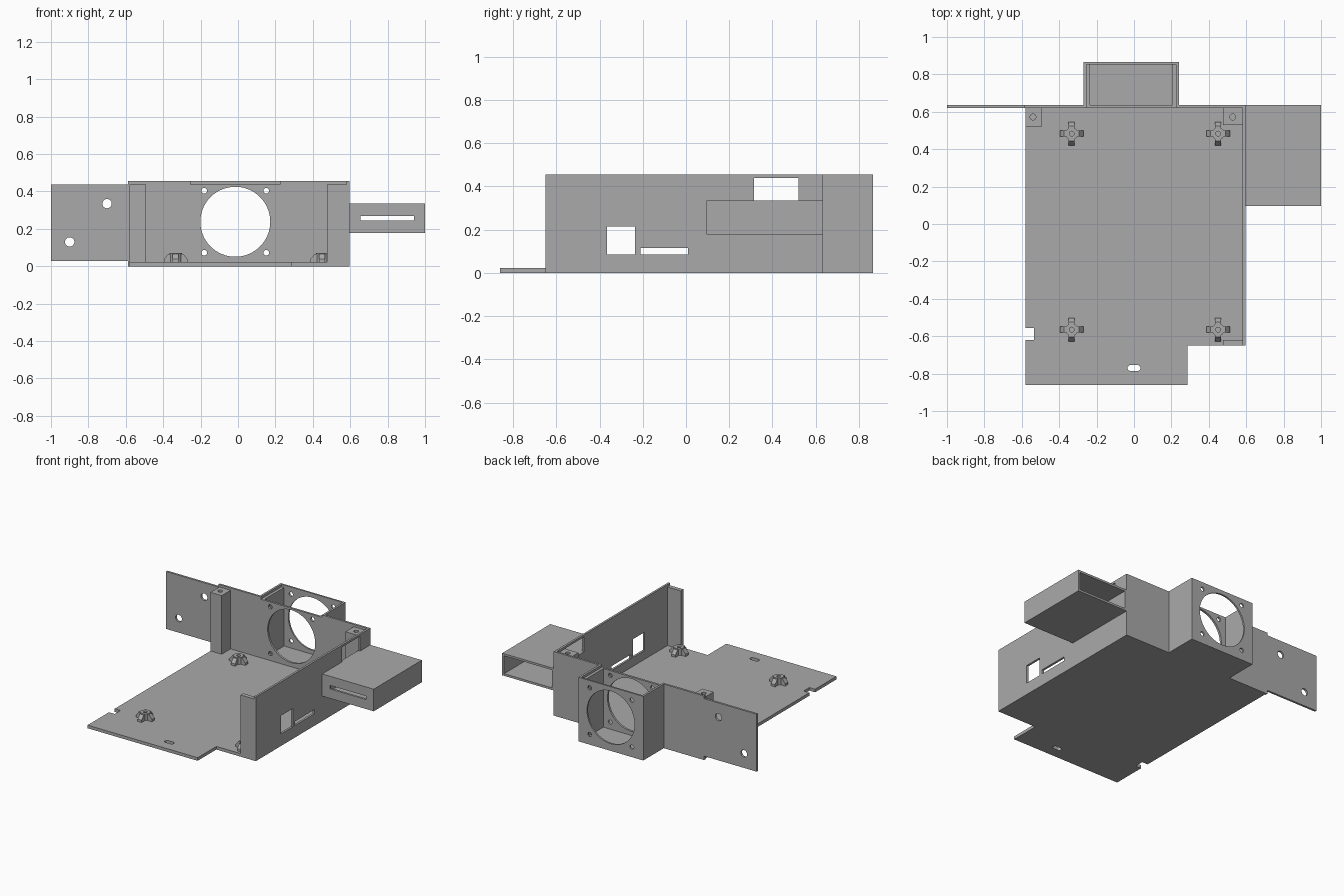
import bpy, bmesh, math
from mathutils import Matrix, Vector

cube = bpy.data.objects.get("Cube")
if cube:
    bpy.data.objects.remove(cube, do_unlink=True)

grey = bpy.data.materials.new("plain grey")
grey.use_nodes = True
grey.diffuse_color = (0.4, 0.4, 0.4, 1)
grey.node_tree.nodes["Principled BSDF"].inputs["Base Color"].default_value = (0.4, 0.4, 0.4, 1)

FLOOR, WALL_TOP, LEDGE = 0.022, 0.455, 0.438
BACK, BACK_IN = 0.635, 0.62
RIGHT, RIGHT_IN = 0.595, 0.58


def finish(name, bm):
    bmesh.ops.recalc_face_normals(bm, faces=bm.faces)
    mesh = bpy.data.meshes.new(name)
    bm.to_mesh(mesh)
    bm.free()
    mesh.materials.append(grey)
    ob = bpy.data.objects.new(name, mesh)
    bpy.context.collection.objects.link(ob)
    return ob


def add_box(bm, x, y, z):
    mid = Vector([(a + b) / 2 for a, b in (x, y, z)])
    size = [b - a for a, b in (x, y, z)]
    bmesh.ops.create_cube(bm, size=1, matrix=Matrix.Translation(mid) @ Matrix.Diagonal((*size, 1)))


def box(name, x, y, z):
    bm = bmesh.new()
    add_box(bm, x, y, z)
    return finish(name, bm)


def prism(name, outline, z0, z1):
    bm = bmesh.new()
    face = bm.faces.new([bm.verts.new((x, y, z0)) for x, y in outline])
    top = bmesh.ops.extrude_face_region(bm, geom=[face])["geom"]
    bmesh.ops.translate(bm, vec=(0, 0, z1 - z0), verts=[v for v in top if isinstance(v, bmesh.types.BMVert)])
    return finish(name, bm)


def rod(name, centre, radius, depth, axis="z", sides=32):
    bm = bmesh.new()
    turn = Matrix.Rotation(math.pi / 2, 4, "X") if axis == "y" else Matrix()
    bmesh.ops.create_cone(bm, cap_ends=True, segments=sides, radius1=radius, radius2=radius,
                          depth=depth, matrix=Matrix.Translation(centre) @ turn)
    return finish(name, bm)


def smooth(ob):
    bpy.ops.object.select_all(action="DESELECT")
    ob.select_set(True)
    bpy.context.view_layer.objects.active = ob
    bpy.ops.object.shade_smooth_by_angle(angle=math.radians(30))


def cut(ob, *cutters):
    for c in cutters:
        c.name = ob.name + "_cutter"
        c.hide_render = True
        mod = ob.modifiers.new("cut", "BOOLEAN")
        mod.operation, mod.solver, mod.object = "DIFFERENCE", "EXACT", c
    # Apply the cuts, then drop the cutters
    bpy.context.view_layer.update()
    evaluated = ob.evaluated_get(bpy.context.evaluated_depsgraph_get())
    mesh = bpy.data.meshes.new_from_object(evaluated)
    ob.modifiers.clear()
    ob.data = mesh
    for c in cutters:
        bpy.data.objects.remove(c, do_unlink=True)
    smooth(ob)


# Base plate with stepped corner, edge notch and slot
base = prism("base_plate", [(-0.58, -0.86), (0.285, -0.86), (0.285, -0.65), (RIGHT_IN, -0.65),
                            (RIGHT_IN, BACK_IN), (-0.58, BACK_IN), (-0.58, -0.555), (-0.535, -0.555),
                            (-0.535, -0.62), (-0.58, -0.62)], 0, FLOOR)
arc = [math.radians(a) for a in range(-90, 91, 15)]
slot = [(0.018 + 0.016 * math.cos(a), -0.77 + 0.016 * math.sin(a)) for a in arc]
slot += [(-x, -1.54 - y) for x, y in slot]
cut(base, prism("slot", slot, -0.1, 0.1))

# Side wall with port openings
side = box("side_wall", (RIGHT_IN, RIGHT), (-0.65, BACK), (0, WALL_TOP))
cut(side, *[box("port", (0.5, 0.7), y, z) for y, z in (
    ((-0.365, -0.235), (0.085, 0.215)), ((-0.21, 0.01), (0.085, 0.115)), ((0.315, 0.52), (0.335, 0.44)))])
box("side_wall_flange", (0.475, RIGHT_IN), (-0.65, -0.62), (FLOOR, LEDGE))


def fan_holes():
    mid, z, off = -0.0145, 0.238, 0.166
    holes = [rod("fan", (mid, 0.75, z), 0.187, 0.5, "y", 64)]
    for sx in (-1, 1):
        for sz in (-1, 1):
            holes.append(rod("screw", (mid + sx * off, 0.75, z + sz * off), 0.015, 0.5, "y"))
    return holes


# Back wall with lowered centre and fan opening
back = box("back_wall", (-0.587, RIGHT_IN), (BACK_IN, BACK), (0, WALL_TOP))
cut(back, box("lid_notch", (-0.255, 0.225), (0.5, 0.7), (LEDGE, 0.6)), *fan_holes())

# Mounting ear beside the back wall
ear = box("mounting_ear", (-1, -0.587), (BACK_IN, BACK), (0.028, 0.436))
cut(ear, *[rod("ear_hole", (x, BACK, z), 0.025, 0.2, "y") for x, z in ((-0.7, 0.335), (-0.9, 0.13))])

# Fan housing, open on top with a ledge for a lid
housing = box("fan_housing", (-0.27, 0.24), (BACK, 0.865), (0, WALL_TOP))
cut(housing, box("cavity", (-0.235, 0.205), (0.5, 0.853), (FLOOR, 0.6)),
    box("lid_seat", (-0.255, 0.225), (0.5, 0.853), (LEDGE, 0.6)), *fan_holes())

# Corner posts with screw holes
for name, x, y0, hole in (("right_post", (-0.58, -0.492), 0.52, -0.54), ("left_post", (0.475, RIGHT_IN), 0.528, 0.528)):
    post = box(name, x, (y0, BACK_IN), (FLOOR, LEDGE))
    cut(post, rod("post_hole", (hole, 0.572, LEDGE), 0.016, 0.24))

# Side pocket, open at the back, with a slot in front
pocket = box("side_pocket", (RIGHT, 1), (0.095, BACK), (0.178, 0.335))
cut(pocket, box("pocket_cavity", (0.61, 0.985), (0.11, 0.8), (0.193, 0.32)),
    box("pocket_slot", (0.655, 0.94), (0, 0.2), (0.245, 0.27)))

# Board standoffs: a ring with four sloped ribs
rib = [(0.025, FLOOR), (0.063, FLOOR), (0.063, 0.038), (0.04, 0.066), (0.025, 0.066)]
for i, (x, y) in enumerate([(x, y) for x in (-0.333, 0.45) for y in (0.483, -0.565)]):
    ring = rod(f"standoff_{i + 1}", (x, y, 0.046), 0.033, 0.048)
    cut(ring, rod("standoff_hole", (x, y, 0.06), 0.013, 0.06))
    bm = bmesh.new()
    for k in range(4):
        turn = Matrix.Translation((x, y, 0)) @ Matrix.Rotation(k * math.pi / 2, 4, "Z")
        sides = [[bm.verts.new(turn @ Vector((r, w, z))) for r, z in rib] for w in (-0.016, 0.016)]
        bm.faces.new(sides[0])
        bm.faces.new(sides[1])
        for n in range(len(rib)):
            m = (n + 1) % len(rib)
            bm.faces.new((sides[0][n], sides[0][m], sides[1][m], sides[1][n]))
    finish(f"standoff_ribs_{i + 1}", bm)
